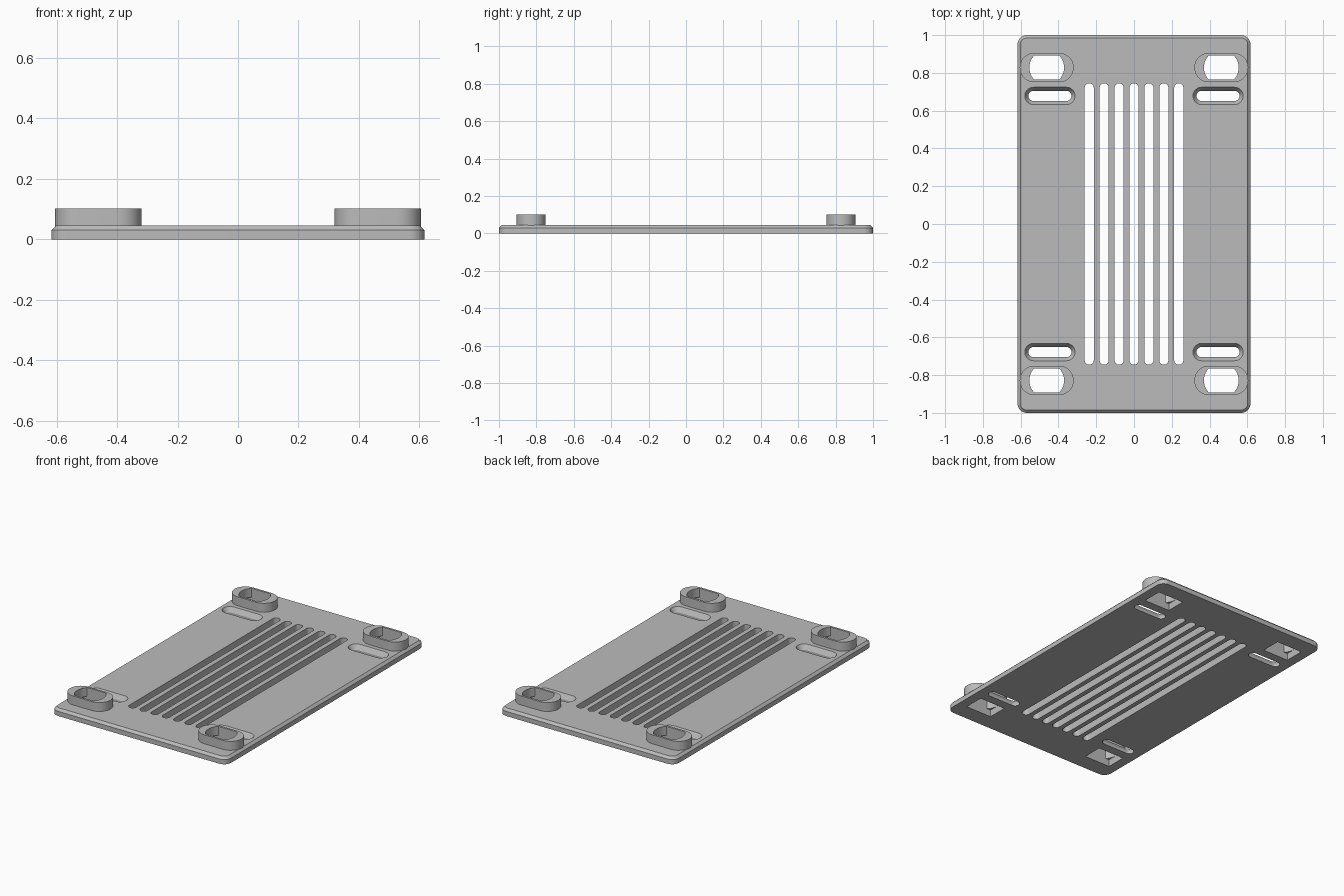
import bpy, bmesh, math

cube = bpy.data.objects.get("Cube")
if cube:
    bpy.data.objects.remove(cube, do_unlink=True)

grey = bpy.data.materials.new("mid grey")
grey.use_nodes = True
colour = (0.5, 0.5, 0.5, 1)
grey.diffuse_color = colour
grey.node_tree.nodes["Principled BSDF"].inputs["Base Color"].default_value = colour


def rounded(cx, cy, hx, hy, r, seg=10):
    """Rounded rectangle outline, counter-clockwise."""
    pts = []
    for k, (sx, sy) in enumerate([(1, 1), (-1, 1), (-1, -1), (1, -1)]):
        for i in range(seg + 1):
            a = (k + i / seg) * math.pi / 2
            pts.append((cx + sx * (hx - r) + r * math.cos(a),
                        cy + sy * (hy - r) + r * math.sin(a)))
    return pts


def flatted_circle(cx, cy, r, flat, seg=10):
    """Circle with two flats parallel to x."""
    a = math.asin(flat / r)
    angles = [-a + 2 * a * i / seg for i in range(seg + 1)]
    return [(cx + r * math.cos(t + turn), cy + r * math.sin(t + turn))
            for turn in (0, math.pi) for t in angles]


def loft(name, layers):
    """Solid through a stack of (outline, z) layers."""
    bm = bmesh.new()
    rings = [[bm.verts.new((x, y, z)) for x, y in pts] for pts, z in layers]
    bm.faces.new(rings[0][::-1])
    bm.faces.new(rings[-1])
    for low, high in zip(rings, rings[1:]):
        for i in range(len(low)):
            j = (i + 1) % len(low)
            bm.faces.new((low[i], low[j], high[j], high[i]))
    bmesh.ops.remove_doubles(bm, verts=bm.verts, dist=1e-5)
    bmesh.ops.recalc_face_normals(bm, faces=bm.faces)
    mesh = bpy.data.meshes.new(name)
    bm.to_mesh(mesh)
    bm.free()
    mesh.materials.append(grey)
    ob = bpy.data.objects.new(name, mesh)
    bpy.context.collection.objects.link(ob)
    return ob


def boolean(target, tool, operation):
    mod = target.modifiers.new("cut", 'BOOLEAN')
    mod.operation, mod.solver, mod.object = operation, 'EXACT', tool
    bpy.context.view_layer.objects.active = target
    bpy.ops.object.modifier_apply(modifier=mod.name)
    bpy.data.objects.remove(tool, do_unlink=True)


TOP, BOSS_TOP, EDGE = 0.045, 0.102, 0.015

# Plate with a chamfered top rim
plate = loft("vented_plate", [
    (rounded(0, 0, 0.617, 1, 0.05), 0),
    (rounded(0, 0, 0.617, 1, 0.05), TOP - EDGE),
    (rounded(0, 0, 0.617 - EDGE, 1 - EDGE, 0.05 - EDGE), TOP)])

# Raised oblong bosses, sockets and countersunk slots at each corner
for sx in (1, -1):
    for sy in (1, -1):
        bx, by = 0.462 * sx, 0.828 * sy
        oval = rounded(bx, by, 0.143, 0.0775, 0.0775)
        boolean(plate, loft("boss", [(oval, 0.02), (oval, BOSS_TOP)]), 'UNION')
        hole = flatted_circle(bx, by, 0.092, 0.064)
        boolean(plate, loft("socket", [(hole, -0.1), (hole, 0.2)]), 'DIFFERENCE')
        pocket = rounded(bx, by, 0.092, 0.064, 0.0, 1)
        boolean(plate, loft("pocket", [(pocket, -0.1), (pocket, TOP)]), 'DIFFERENCE')

        cx, cy = 0.445 * sx, 0.678 * sy
        small = rounded(cx, cy, 0.114, 0.027, 0.027)
        large = rounded(cx, cy, 0.133, 0.046, 0.046)
        boolean(plate, loft("screw_slot", [
            (small, -0.1), (small, 0.015), (large, TOP), (large, 0.07)]), 'DIFFERENCE')

# Seven long vents
for i in range(-3, 4):
    vent = rounded(i * 0.079, 0, 0.024, 0.745, 0.024)
    boolean(plate, loft("vent", [(vent, -0.1), (vent, 0.1)]), 'DIFFERENCE')

# Smooth the rounded walls, keep the edges sharp
bpy.ops.object.select_all(action='DESELECT')
plate.select_set(True)
bpy.context.view_layer.objects.active = plate
bpy.ops.object.shade_smooth_by_angle(angle=math.radians(30))
